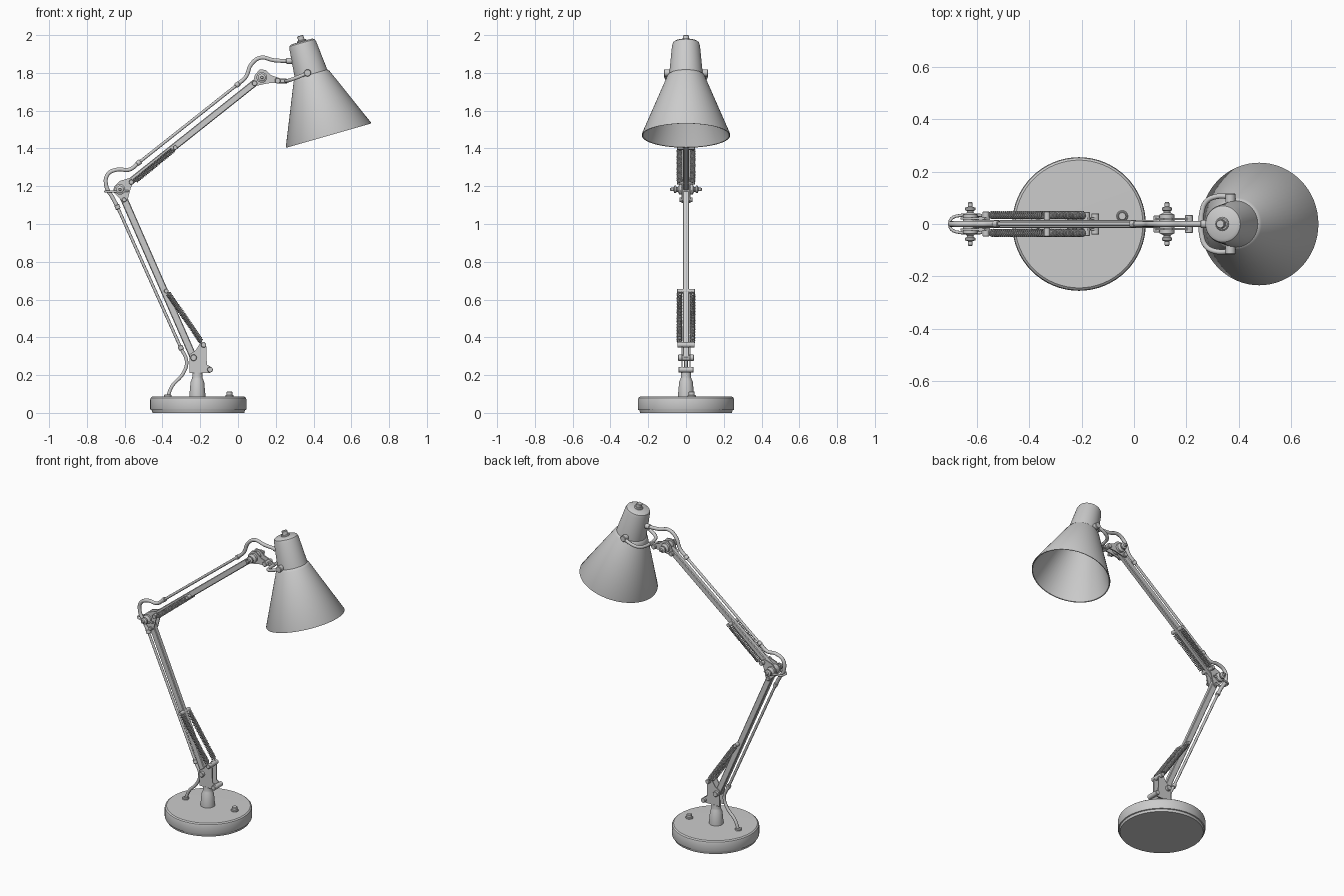
import bpy, bmesh, math
from mathutils import Vector, Matrix

if "Cube" in bpy.data.objects:
    bpy.data.objects.remove(bpy.data.objects["Cube"])


def finish(name, bm, smooth=True):
    bmesh.ops.recalc_face_normals(bm, faces=bm.faces)
    me = bpy.data.meshes.new(name)
    bm.to_mesh(me)
    bm.free()
    ob = bpy.data.objects.new(name, me)
    bpy.context.collection.objects.link(ob)
    if smooth:
        bpy.ops.object.select_all(action='DESELECT')
        ob.select_set(True)
        bpy.context.view_layer.objects.active = ob
        bpy.ops.object.shade_smooth_by_angle(angle=math.radians(35))
    return ob


def lathe(name, profile, loc, axis=(0, 0, 1), seg=24):
    """Spin (radius, height) points around an axis through loc."""
    bm = bmesh.new()
    vs = [bm.verts.new((r, 0, h)) for r, h in profile]
    es = [bm.edges.new(p) for p in zip(vs, vs[1:])]
    bmesh.ops.spin(bm, geom=vs + es, cent=(0, 0, 0), axis=(0, 0, 1),
                   angle=2 * math.pi, steps=seg, use_merge=True)
    bmesh.ops.remove_doubles(bm, verts=bm.verts, dist=1e-5)
    rot = Vector(axis).to_track_quat('Z', 'Y').to_matrix().to_4x4()
    bm.transform(Matrix.Translation(loc) @ rot)
    return finish(name, bm)


def rod(name, a, b, r, seg=16):
    a, b = Vector(a), Vector(b)
    L = (b - a).length
    c = r * 0.15
    return lathe(name, [(0, 0), (r - c, 0), (r, c), (r, L - c), (r - c, L), (0, L)], a, b - a, seg)


def bolt(name, x, z, r, half):
    return rod(name, (x, half, z), (x, -half, z), r)


def bar(name, a, b, w, d):
    """Square bar in the xz plane with softened edges."""
    a, b = Vector(a), Vector(b)
    bm = bmesh.new()
    bmesh.ops.create_cube(bm, size=1)
    bmesh.ops.scale(bm, vec=((b - a).length, d, w), verts=bm.verts)
    bmesh.ops.bevel(bm, geom=bm.edges[:], offset=0.004, segments=1, affect='EDGES')
    ang = math.atan2(b.z - a.z, b.x - a.x)
    bm.transform(Matrix.Translation((a + b) / 2) @ Matrix.Rotation(-ang, 4, 'Y'))
    return finish(name, bm)


def plates(name, outline, y, t):
    """Mirrored pair of flat side plates."""
    for side, s in (("left", 1), ("right", -1)):
        bm = bmesh.new()
        f = bm.faces.new([bm.verts.new((x, s * y, z)) for x, z in outline])
        ex = bmesh.ops.extrude_face_region(bm, geom=[f])
        vs = [v for v in ex['geom'] if isinstance(v, bmesh.types.BMVert)]
        bmesh.ops.translate(bm, verts=vs, vec=(0, s * t, 0))
        finish(name + "_" + side, bm)


def tube(name, pts, r, smooth=True, res=3):
    cu = bpy.data.curves.new(name, 'CURVE')
    cu.dimensions = '3D'
    cu.bevel_depth, cu.bevel_resolution, cu.use_fill_caps = r, res, True
    cu.resolution_u = 8
    sp = cu.splines.new('BEZIER' if smooth else 'POLY')
    if smooth:
        sp.bezier_points.add(len(pts) - 1)
        for p, co in zip(sp.bezier_points, pts):
            p.co = co
            p.handle_left_type = p.handle_right_type = 'AUTO'
    else:
        sp.points.add(len(pts) - 1)
        for p, co in zip(sp.points, pts):
            p.co = (*co, 1)
    ob = bpy.data.objects.new(name, cu)
    bpy.context.collection.objects.link(ob)
    bpy.ops.object.select_all(action='DESELECT')
    ob.select_set(True)
    bpy.context.view_layer.objects.active = ob
    bpy.ops.object.convert(target='MESH')
    bpy.ops.object.shade_smooth_by_angle(angle=math.radians(50))


def springs(name, a, b, turns):
    """Mirrored coil springs with straight end hooks."""
    for side, y in (("left", 0.034), ("right", -0.034)):
        p, q = Vector((a[0], y, a[1])), Vector((b[0], y, b[1]))
        d = (q - p).normalized()
        u = Vector((0, 1, 0))
        v = d.cross(u)
        s, e = p + d * 0.02, q - d * 0.015
        n = turns * 10
        coil = [s.lerp(e, i / n) + 0.0125 * (u * math.cos(i * math.pi / 5) + v * math.sin(i * math.pi / 5))
                for i in range(n + 1)]
        tube(name + "_" + side, [p, s] + coil + [e, q], 0.0035, False, 1)


def xz(pts, y=0):
    return [(x, y, z) for x, z in pts]


# Base, tapered post and switch
BX = -0.21
lathe("base", [(0, 0), (0.243, 0), (0.247, 0.014), (0.253, 0.016), (0.255, 0.022), (0.255, 0.07),
               (0.252, 0.08), (0.244, 0.086), (0, 0.088)], (BX, 0, 0), seg=64)
lathe("post", [(0, 0.08), (0.042, 0.08), (0.042, 0.1), (0.036, 0.165), (0.029, 0.18), (0.027, 0.19),
               (0.027, 0.215), (0, 0.215)], (-0.215, 0, 0), seg=32)
rod("switch_collar", (-0.045, 0.03, 0.08), (-0.045, 0.03, 0.095), 0.022)
rod("switch_button", (-0.045, 0.03, 0.09), (-0.045, 0.03, 0.112), 0.016)
rod("cord_grommet", (-0.372, 0, 0.08), (-0.372, 0, 0.097), 0.02)

# Lower bracket
plates("lower_bracket", [(-0.256, 0.212), (-0.15, 0.212), (-0.135, 0.225), (-0.142, 0.243), (-0.165, 0.255),
                         (-0.167, 0.35), (-0.178, 0.375), (-0.2, 0.37), (-0.225, 0.33), (-0.256, 0.31)],
       0.018, 0.007)
rod("bracket_foot", (-0.215, 0, 0.2), (-0.215, 0, 0.235), 0.024)
bolt("lower_pivot", -0.235, 0.292, 0.017, 0.042)
bolt("lower_spring_bolt", -0.182, 0.36, 0.014, 0.046)
bolt("lower_stop_bolt", -0.148, 0.229, 0.015, 0.04)

# Arms
bar("lower_arm", (-0.232, 0, 0.285), (-0.622, 0, 1.175), 0.038, 0.032)
bar("upper_arm", (-0.615, 0, 1.188), (0.124, 0, 1.775), 0.036, 0.03)

# Springs with their bolts on the arms
springs("lower_spring", (-0.182, 0.36), (-0.378, 0.645), 32)
springs("upper_spring", (-0.56, 1.215), (-0.332, 1.402), 26)
bolt("lower_arm_spring_bolt", -0.38, 0.645, 0.012, 0.048)
bolt("upper_arm_spring_bolt", -0.332, 1.405, 0.012, 0.048)
bolt("elbow_spring_bolt", -0.565, 1.222, 0.013, 0.048)

# Elbow and head joints
plates("elbow_plate", [(-0.662, 1.17), (-0.655, 1.2), (-0.625, 1.228), (-0.57, 1.245), (-0.55, 1.228),
                       (-0.568, 1.19), (-0.585, 1.125), (-0.605, 1.112), (-0.62, 1.13)], 0.017, 0.007)
bolt("elbow_lower_bolt", -0.603, 1.128, 0.012, 0.034)
plates("head_plate", [(0.075, 1.735), (0.09, 1.79), (0.115, 1.818), (0.145, 1.816), (0.175, 1.788),
                      (0.22, 1.772), (0.222, 1.748), (0.16, 1.745), (0.09, 1.73)], 0.015, 0.007)
bolt("head_rear_bolt", 0.088, 1.745, 0.014, 0.032)
bolt("head_front_bolt", 0.21, 1.759, 0.015, 0.034)
for nm, x, z in (("elbow", -0.625, 1.183), ("head", 0.126, 1.776)):
    for side, s in (("left", 1), ("right", -1)):
        lathe(nm + "_knob_" + side, [(0, 0), (0.028, 0), (0.028, 0.036), (0.018, 0.04), (0.013, 0.044),
                                     (0.013, 0.05), (0.02, 0.053), (0.02, 0.062), (0.009, 0.066),
                                     (0.009, 0.08), (0.006, 0.084), (0, 0.084)], (x, 0, z), (0, s, 0))
tube("elbow_cord_guide", [(-0.58, 0.033, 1.175), (-0.66, 0.033, 1.172), (-0.697, 0.02, 1.172),
                          (-0.703, 0, 1.172), (-0.697, -0.02, 1.172), (-0.66, -0.033, 1.172),
                          (-0.58, -0.033, 1.175)], 0.006)

# Power cord: straight runs, loose loops, clips
tube("cord_base_loop", xz([(-0.372, 0.085), (-0.35, 0.14), (-0.29, 0.21), (-0.272, 0.27), (-0.303, 0.345)]), 0.0095)
tube("cord_elbow_loop", xz([(-0.638, 1.09), (-0.664, 1.14), (-0.697, 1.2), (-0.69, 1.262), (-0.64, 1.288),
                            (-0.575, 1.288), (-0.525, 1.325)]), 0.011)
tube("cord_head_loop", xz([(-0.003, 1.738), (0.042, 1.78), (0.07, 1.845), (0.118, 1.88), (0.19, 1.867),
                           (0.285, 1.862)]), 0.011)
rod("cord_lower_run", (-0.303, 0, 0.345), (-0.638, 0, 1.09), 0.008, 12)
rod("cord_upper_run", (-0.525, 0, 1.325), (-0.003, 0, 1.738), 0.008, 12)
for i, (x, z, ax, az) in enumerate(((-0.303, 0.345, -0.41, 0.91), (-0.638, 1.09, -0.41, 0.91),
                                    (-0.525, 1.325, 0.78, 0.62), (-0.003, 1.738, 0.78, 0.62))):
    d = Vector((ax, 0, az)) * 0.012
    p = Vector((x, 0, z))
    rod("cord_clip_%d" % (i + 1), p - d, p + d, 0.0135, 12)

# Shade with a hollow cone, straight neck and top button, tilted on its axis
axis = Vector((-0.275, 0, 0.961)).normalized()
rim = Vector((0.48, 0, 1.468))
lathe("shade", [(0.228, 0.001), (0.233, 0), (0.234, 0.006), (0.1, 0.325), (0.094, 0.335), (0.089, 0.338),
                (0.074, 0.495), (0.069, 0.511), (0.058, 0.518), (0, 0.52),
                (0, 0.512), (0.062, 0.508), (0.082, 0.338), (0.094, 0.323), (0.228, 0.001)],
      rim, axis, 64)
rod("shade_button_collar", rim + axis * 0.515, rim + axis * 0.526, 0.026)
rod("shade_button", rim + axis * 0.52, rim + axis * 0.55, 0.017)
rod("cord_socket", (0.255, 0, 1.862), (0.31, 0, 1.866), 0.016)

# Fork holding the shade
bar("fork_stem", (0.2, 0, 1.757), (0.262, 0, 1.757), 0.024, 0.022)
half = [(0.258, 0.04, 1.757), (0.275, 0.085, 1.762), (0.31, 0.104, 1.775), (0.378, 0.104, 1.803)]
tube("fork", [(x, -y, z) for x, y, z in reversed(half)] + [(0.256, 0, 1.757)] + half, 0.01)
for side, s in (("left", 1), ("right", -1)):
    rod("fork_screw_" + side, (0.368, s * 0.08, 1.8), (0.368, s * 0.116, 1.8), 0.019)
